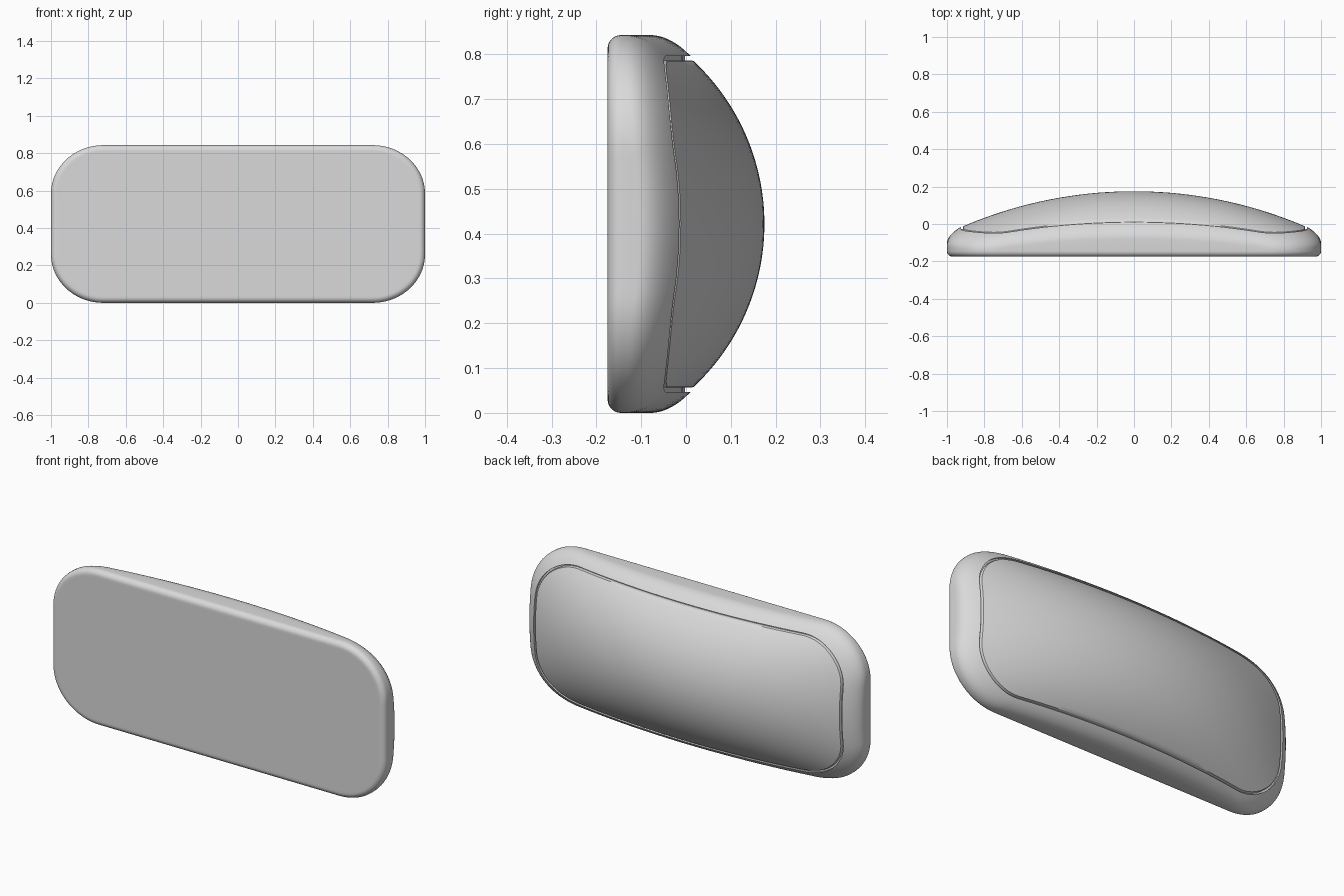
import bpy, bmesh, math

cube = bpy.data.objects.get("Cube")
if cube:
    bpy.data.objects.remove(cube, do_unlink=True)

# Overall sizes: half width, half height, front and centre of the dome
HX, HZ, RX, RZ = 1.0, 0.4215, 0.28, 0.26
PX, PZ, PRX, PRZ = 0.92, 0.37, 0.25, 0.22
FRONT, PEAK, EDGE = -0.175, 0.175, 0.03
GAP, DEPTH, RECESS = 0.005, 0.012, -0.10
CORNER, SIDE = 20, 20

grey = bpy.data.materials.new("plain_grey")
grey.use_nodes = True
colour = (0.7, 0.7, 0.7, 1)
grey.diffuse_color = colour
bsdf = next(n for n in grey.node_tree.nodes if n.type == 'BSDF_PRINCIPLED')
bsdf.inputs["Base Color"].default_value = colour


def sag(d, half, drop):
    """Drop of a circular arc at distance d from its crown."""
    r = (half * half + drop * drop) / (2 * drop)
    return r - math.sqrt(r * r - d * d)


def dome(x, z):
    """Depth of the crowned back surface."""
    a, b = sag(x, PX, 0.19), sag(z, PZ, 0.165)
    return PEAK - a - b + 2.8 * a * b


def outline(hx, hz, rx, rz):
    """Rounded rectangle with evenly split corners and sides."""
    corners = []
    for q, (sx, sz) in enumerate([(1, 1), (-1, 1), (-1, -1), (1, -1)]):
        corners.append([(sx * (hx - rx) + rx * math.cos(t),
                         sz * (hz - rz) + rz * math.sin(t))
                        for t in [(q + i / CORNER) * math.pi / 2
                                  for i in range(CORNER + 1)]])
    pts = []
    for q, arc in enumerate(corners):
        a, b = arc[-1], corners[(q + 1) % 4][0]
        pts += arc
        pts += [(a[0] + (b[0] - a[0]) * i / SIDE,
                 a[1] + (b[1] - a[1]) * i / SIDE) for i in range(1, SIDE)]
    return pts


def inset(base, d):
    hx, hz, rx, rz = base
    return outline(hx - d, hz - d, rx - d, rz - d)


def at_depth(pts, y):
    return [(x, y, z) for x, z in pts]


def loft(name, rings, tip=None):
    """Skin a stack of rings; close the end with a tip or a cap."""
    bm = bmesh.new()
    loops = [[bm.verts.new((x, y, z + HZ)) for x, y, z in r] for r in rings]
    n = len(loops[0])
    bm.faces.new(loops[0])
    for a, b in zip(loops, loops[1:]):
        for i in range(n):
            j = (i + 1) % n
            bm.faces.new((a[i], a[j], b[j], b[i]))
    if tip is None:
        bm.faces.new(loops[-1])
    else:
        v = bm.verts.new((0, tip, HZ))
        for i in range(n):
            bm.faces.new((loops[-1][i], loops[-1][(i + 1) % n], v))
    bmesh.ops.recalc_face_normals(bm, faces=bm.faces[:])
    mesh = bpy.data.meshes.new(name)
    bm.to_mesh(mesh)
    bm.free()
    mesh.materials.append(grey)
    obj = bpy.data.objects.new(name, mesh)
    bpy.context.collection.objects.link(obj)
    bpy.ops.object.select_all(action='DESELECT')
    obj.select_set(True)
    bpy.context.view_layer.objects.active = obj
    bpy.ops.object.shade_smooth_by_angle(angle=math.radians(35))
    return obj


BODY = (HX, HZ, RX, RZ)
PANEL = (PX, PZ, PRX, PRZ)
outer = outline(*BODY)
seam = inset(PANEL, -GAP)
seam_y = [dome(x, z) for x, z in outline(*PANEL)]

# Body: flat front, rounded front edge, wall, soft shoulder
rings = [at_depth(inset(BODY, EDGE + 0.01), FRONT)]
for i in range(9):
    t = i / 8 * math.pi / 2
    rings.append(at_depth(inset(BODY, EDGE * (1 - math.sin(t))),
                          FRONT + EDGE * (1 - math.cos(t))))
for i in range(15):
    t = i / 14
    ring = []
    for (ox, oz), (sx, sz), y in zip(outer, seam, seam_y):
        w = t * t
        depth = (1 - t) ** 2 * 0.09 + 2 * t * (1 - t) * 0.045
        ring.append((ox + (sx - ox) * w,
                     max(y - depth, FRONT + EDGE + 0.002),
                     oz + (sz - oz) * w))
    rings.append(ring)

# Groove wall and floor, then the pocket behind the panel
inner = inset(PANEL, GAP + 0.002)
for pts in (seam, inner):
    rings.append([(x, y - DEPTH, z) for (x, z), y in zip(pts, seam_y)])
rings.append(at_depth(inner, RECESS))
loft("plate_body", rings)

# Panel: hidden skirt, rounded lip, crowned surface
lip = inset(PANEL, GAP)
rings = [at_depth(lip, RECESS + 0.005),
         [(x, dome(x, z) - 0.004, z) for x, z in lip]]
STEPS = 28
for i in range(STEPS):
    k = (1 - i / STEPS) * 0.997
    rings.append([(x * k, dome(x * k, z * k), z * k) for x, z in lip])
loft("domed_back_panel", rings, tip=PEAK)
